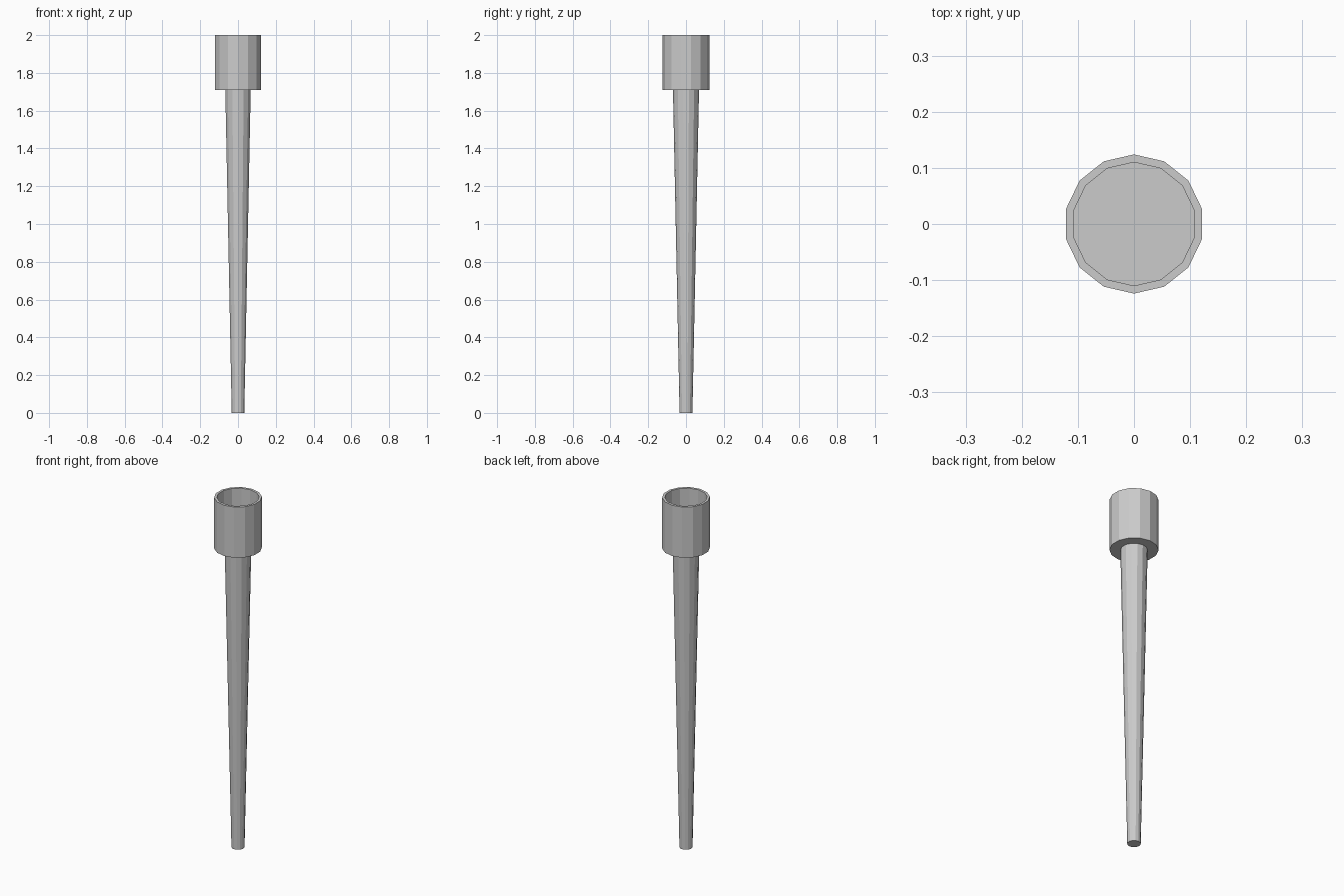
import bpy, bmesh
from math import sin, cos, pi

if "Cube" in bpy.data.objects:
    bpy.data.objects.remove(bpy.data.objects["Cube"])

SIDES = 14


def lathe(name, profile):
    """Spin (radius, z) rings around z and cap both ends with flat faces."""
    bm = bmesh.new()
    rings = [[bm.verts.new((r * sin(2 * pi * i / SIDES), r * cos(2 * pi * i / SIDES), z))
              for i in range(SIDES)] for r, z in profile]
    for a, b in zip(rings, rings[1:]):
        for i in range(SIDES):
            j = (i + 1) % SIDES
            bm.faces.new((a[i], a[j], b[j], b[i]))
    bm.faces.new(rings[0])
    bm.faces.new(rings[-1])
    bmesh.ops.recalc_face_normals(bm, faces=bm.faces)
    mesh = bpy.data.meshes.new(name)
    bm.to_mesh(mesh)
    bm.free()
    obj = bpy.data.objects.new(name, mesh)
    bpy.context.collection.objects.link(obj)
    return obj


# Tapered handle
lathe("handle", [(0.034, 0.0), (0.069, 1.71)])

# Hollow cup: outside wall, rim, inside wall, floor
lathe("cup", [(0.124, 1.71), (0.124, 2.0), (0.11, 2.0), (0.11, 1.725)])
